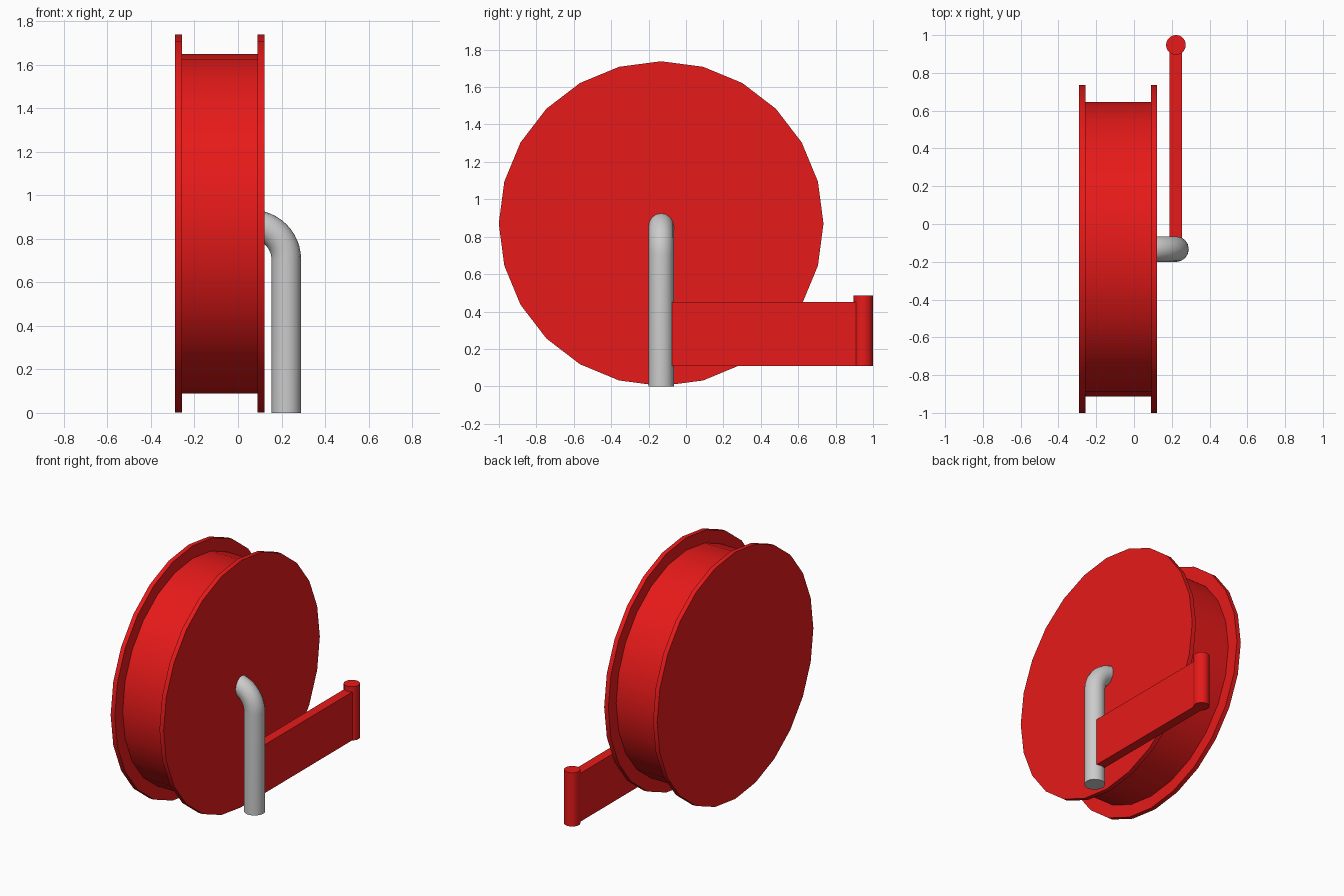
import bpy
from math import sin, cos, pi, radians

if "Cube" in bpy.data.objects:
    bpy.data.objects.remove(bpy.data.objects["Cube"])

red = bpy.data.materials.new("red_paint")
red.diffuse_color = (0.8, 0.01, 0.01, 1)
red.use_nodes = True
red.node_tree.nodes["Principled BSDF"].inputs["Base Color"].default_value = red.diffuse_color

AXIS_Y, AXIS_Z = -0.133, 0.87   # reel axle
POST_X = 0.222


def finish(ob, name, mat=None):
    ob.name = name
    if mat:
        ob.data.materials.append(mat)
    bpy.ops.object.shade_smooth_by_angle(angle=radians(30))


def cylinder(name, radius, depth, loc, sides, rot=(0, 0, 0), mat=None):
    bpy.ops.mesh.primitive_cylinder_add(vertices=sides, radius=radius, depth=depth,
                                        location=loc, rotation=rot)
    finish(bpy.context.object, name, mat)


# Reel: two flanges and the drum between them
for name, r, x0, x1 in (("left_flange", 0.868, -0.29, -0.258),
                        ("drum", 0.78, -0.258, 0.09),
                        ("right_flange", 0.868, 0.09, 0.122)):
    cylinder(name, r, x1 - x0, ((x0 + x1) / 2, AXIS_Y, AXIS_Z), 24, (0, pi / 2, 0), red)

# Bent support post: upright, then a quarter bend into the reel centre
bend, bend_z = 0.16, 0.705
path = [(POST_X, 0)]
path += [(POST_X - bend + bend * cos(a), bend_z + bend * sin(a))
         for a in (i * pi / 2 / 12 for i in range(13))]
curve = bpy.data.curves.new("support_post", 'CURVE')
curve.dimensions = '3D'
curve.bevel_depth = 0.068
curve.bevel_resolution = 6
curve.use_fill_caps = True
spline = curve.splines.new('POLY')
spline.points.add(len(path) - 1)
for p, (x, z) in zip(spline.points, path):
    p.co = (x, AXIS_Y, z, 1)
post = bpy.data.objects.new("support_post", curve)
bpy.context.collection.objects.link(post)
bpy.ops.object.select_all(action='DESELECT')
post.select_set(True)
bpy.context.view_layer.objects.active = post
bpy.ops.object.convert(target='MESH')
finish(bpy.context.object, "support_post")

# Swing arm plate from post to hinge
y0, y1, z0, z1 = -0.10, 0.945, 0.11, 0.45
bpy.ops.mesh.primitive_cube_add(size=1, location=(POST_X, (y0 + y1) / 2, (z0 + z1) / 2))
arm = bpy.context.object
arm.scale = (0.066, y1 - y0, z1 - z0)
bpy.ops.object.transform_apply(location=False, rotation=False, scale=True)
finish(arm, "swing_arm", red)

# Hinge barrel at the arm's end
cylinder("hinge_barrel", 0.052, 0.378, (POST_X, 0.948, 0.108 + 0.189), 32, mat=red)
